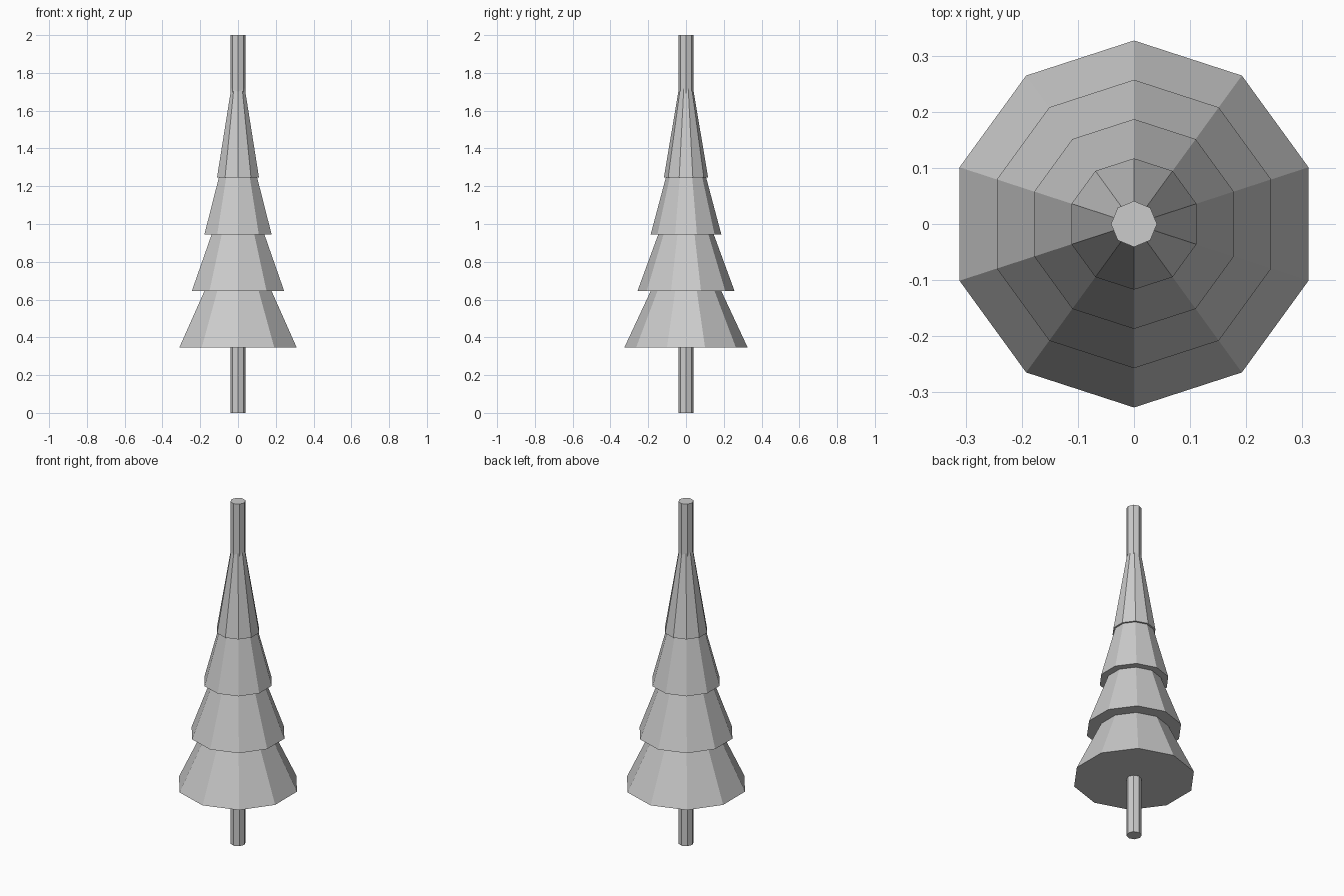
import bpy
import math

cube = bpy.data.objects.get("Cube")
if cube:
    bpy.data.objects.remove(cube, do_unlink=True)

grey = bpy.data.materials.new("light_grey")
grey.use_nodes = True
colour = (0.6, 0.6, 0.6, 1)
grey.diffuse_color = colour
grey.node_tree.nodes["Principled BSDF"].inputs["Base Color"].default_value = colour


def finish(name):
    obj = bpy.context.object
    obj.name = obj.data.name = name
    obj.data.materials.append(grey)
    bpy.ops.object.shade_flat()


# Trunk: an eight-sided pole through the whole tree
bpy.ops.mesh.primitive_cylinder_add(vertices=8, radius=0.041, depth=2, location=(0, 0, 1))
finish("trunk")

# Foliage: four stacked ten-sided cones, narrower towards the top
HEIGHT = 0.7
for i in range(4):
    base = 0.345 + 0.3 * i
    bpy.ops.mesh.primitive_cone_add(vertices=10, radius1=0.327 - 0.07 * i, radius2=0,
                                    depth=HEIGHT, location=(0, 0, base + HEIGHT / 2))
    finish(f"foliage_tier_{i + 1}")
